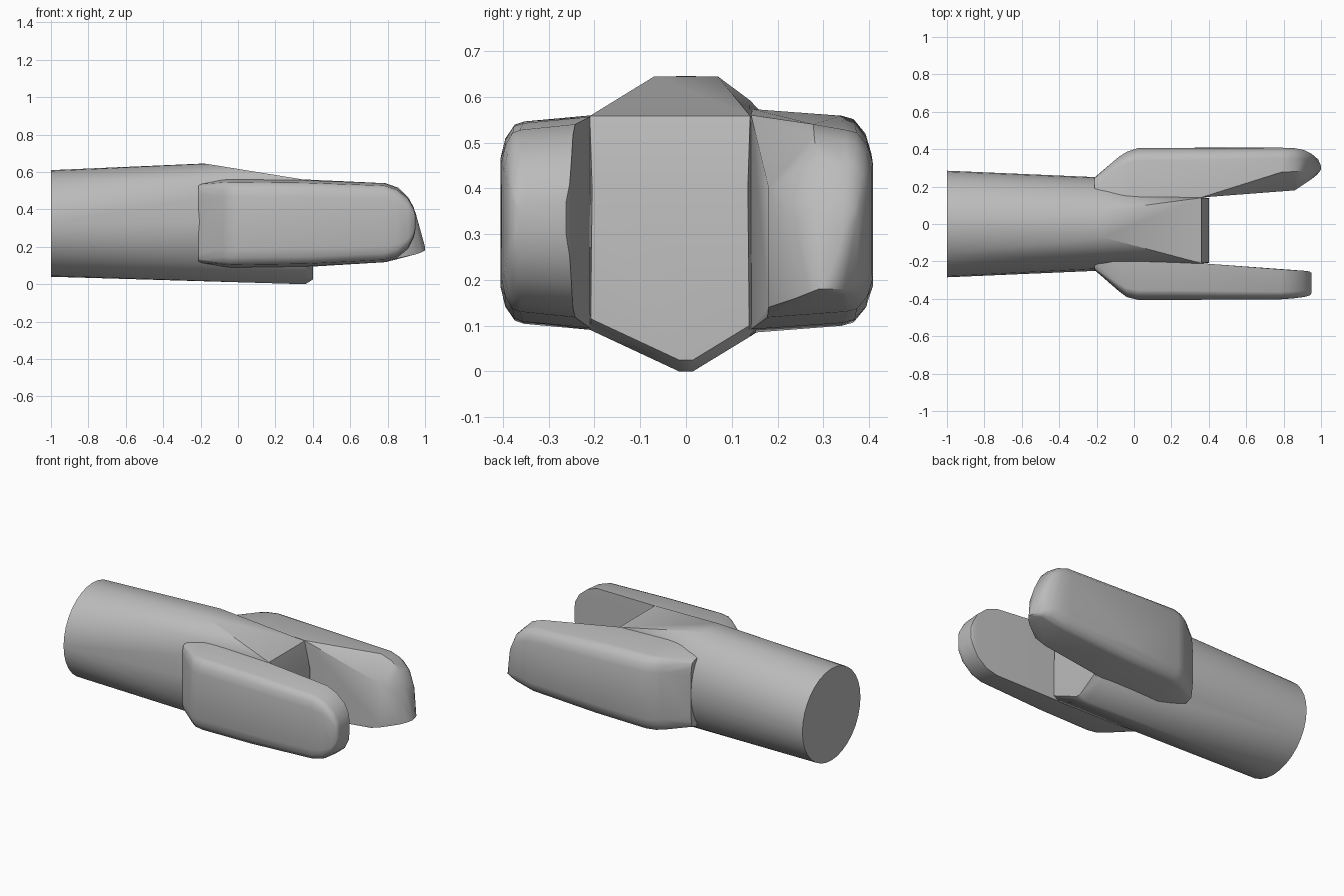
import bpy, bmesh
from math import sin, cos, pi, radians

cube = bpy.data.objects.get("Cube")
if cube:
    bpy.data.objects.remove(cube, do_unlink=True)

grey = bpy.data.materials.new("plain_grey")
grey.use_nodes = True
colour = (0.5, 0.5, 0.5, 1)
grey.diffuse_color = colour
grey.node_tree.nodes["Principled BSDF"].inputs["Base Color"].default_value = colour


def hull(name, points, angle):
    """Wrap a convex skin around the points and smooth its soft edges."""
    bm = bmesh.new()
    for p in points:
        bm.verts.new(p)
    out = bmesh.ops.convex_hull(bm, input=bm.verts[:])
    loose = {g for g in out["geom_interior"] + out["geom_unused"]
             if isinstance(g, bmesh.types.BMVert)}
    bmesh.ops.delete(bm, geom=list(loose), context="VERTS")
    bmesh.ops.dissolve_limit(bm, angle_limit=radians(1), verts=bm.verts[:], edges=bm.edges[:])
    bmesh.ops.recalc_face_normals(bm, faces=bm.faces[:])
    mesh = bpy.data.meshes.new(name)
    bm.to_mesh(mesh)
    bm.free()
    obj = bpy.data.objects.new(name, mesh)
    bpy.context.collection.objects.link(obj)
    mesh.materials.append(grey)
    bpy.ops.object.select_all(action="DESELECT")
    obj.select_set(True)
    bpy.context.view_layer.objects.active = obj
    bpy.ops.object.shade_smooth_by_angle(angle=radians(angle))
    return obj


def ellipse(x, ry, rz, z, n=32):
    return [(x, ry * cos(2 * pi * i / n), z + rz * sin(2 * pi * i / n)) for i in range(n)]


def section(x, y_in, y_out, low, high, chamfer=0.0):
    """Prong section: square at the inner side, rounded at the outer side."""
    s = 1 if y_out > 0 else -1
    h = high - low
    width = abs(y_out - y_in)
    pts = []
    for back, drop in ((0, 0.2), (0.05, 0.11), (0.15, 0.045), (0.25, 0.03)):
        y = y_out - s * back * width
        pts += [(x, y, low + drop * h), (x, y, high - drop * h)]
    pts += [(x, y_in, low), (x, y_in + s * chamfer, high)]
    if chamfer:
        pts.append((x, y_in, high - 0.3 * h))
    return pts


# Round shaft turning into a keeled block between the prongs
shaft = ellipse(-1, 0.285, 0.285, 0.325) + ellipse(-0.19, 0.25, 0.31, 0.335)
shaft += [(-0.17, y, 0.644) for y in (-0.07, 0.07)]
shaft += [(0.36, y, 0.558) for y in (-0.21, 0.14)]
for x, lift in ((0.36, 0), (0.4, 0.025)):
    shaft += [(x, -0.208, 0.09 + lift), (x, 0.138, 0.075 + lift),
              (x, -0.015, lift), (x, 0.015, lift)]
shaft += [(0.4, y, 0.4) for y in (-0.205, 0.135)]
hull("shaft", shaft, 35)

# Front prong with a round end
front = []
for s in ((-0.21, -0.2, -0.247, 0.115, 0.535), (-0.08, -0.2, -0.36, 0.095, 0.558),
          (-0.04, -0.2, -0.39, 0.09, 0.56), (0.02, -0.2, -0.405, 0.09, 0.56),
          (0.36, -0.21, -0.405, 0.095, 0.556), (0.78, -0.242, -0.403, 0.118, 0.54),
          (0.85, -0.247, -0.398, 0.14, 0.515), (0.91, -0.25, -0.39, 0.19, 0.465),
          (0.94, -0.254, -0.382, 0.25, 0.41), (0.95, -0.262, -0.37, 0.3, 0.37)):
    front += section(*s)
hull("front_prong", front, 40)

# Back prong, ending in a low slanted tip
back = []
for s in ((-0.21, 0.19, 0.25, 0.115, 0.54), (-0.08, 0.15, 0.36, 0.09, 0.568),
          (-0.04, 0.15, 0.385, 0.085, 0.572), (0.02, 0.145, 0.405, 0.085, 0.573),
          (0.36, 0.142, 0.408, 0.092, 0.56),
          (0.79, 0.178, 0.408, 0.118, 0.54, 0.1),
          (0.86, 0.18, 0.405, 0.14, 0.515, 0.1),
          (0.91, 0.215, 0.395, 0.15, 0.465, 0.07),
          (0.95, 0.24, 0.375, 0.16, 0.38, 0.04)):
    back += section(*s)
back += [(0.98, 0.265, 0.17), (0.985, 0.345, 0.18), (1, 0.29, 0.18),
         (1, 0.31, 0.2), (0.975, 0.34, 0.29)]
hull("back_prong", back, 40)
